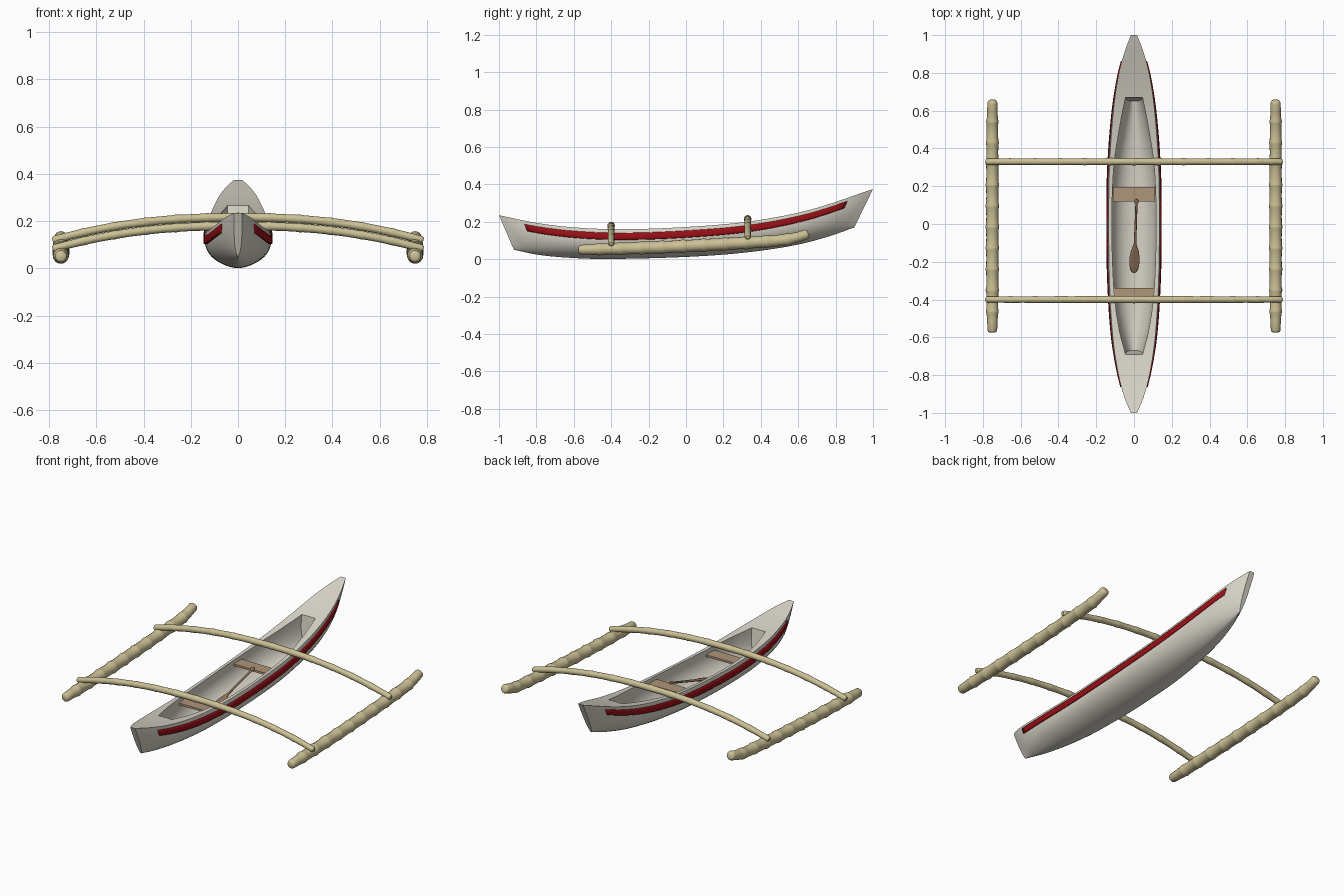
import bpy, bmesh, math
from mathutils import Vector

cube = bpy.data.objects.get("Cube")
if cube:
    bpy.data.objects.remove(cube, do_unlink=True)

parts = []


def material(name, color):
    m = bpy.data.materials.new(name)
    m.use_nodes = True
    m.diffuse_color = (*color, 1)
    bsdf = next(n for n in m.node_tree.nodes if n.type == 'BSDF_PRINCIPLED')
    bsdf.inputs["Base Color"].default_value = (*color, 1)
    return m


HULL = material("warm white paint", (0.70, 0.67, 0.59))
RED = material("dark red paint", (0.32, 0.005, 0.008))
BAMBOO = material("bamboo", (0.60, 0.53, 0.30))
PLANK = material("plank wood", (0.43, 0.30, 0.19))
PADDLE = material("paddle wood", (0.28, 0.17, 0.10))


def finish(name, bm, mat):
    bmesh.ops.remove_doubles(bm, verts=bm.verts, dist=0.0002)
    bmesh.ops.recalc_face_normals(bm, faces=bm.faces)
    me = bpy.data.meshes.new(name)
    bm.to_mesh(me)
    bm.free()
    me.materials.append(mat)
    ob = bpy.data.objects.new(name, me)
    bpy.context.collection.objects.link(ob)
    parts.append(ob)
    return ob


def grid(bm, rows, skip=lambda i, j: False, close=False):
    vs = [[bm.verts.new(p) for p in r] for r in rows]
    n = len(rows[0])
    for i in range(len(rows) - 1):
        for j in range(n if close else n - 1):
            if not skip(i, j):
                k = (j + 1) % n
                bm.faces.new((vs[i][j], vs[i][k], vs[i + 1][k], vs[i + 1][j]))
    return vs


def curve(keys):
    """Smooth interpolation through (position, value) pairs."""
    def slope(i):
        a, b = keys[max(i - 1, 0)], keys[min(i + 1, len(keys) - 1)]
        return (b[1] - a[1]) / (b[0] - a[0])

    def f(t):
        i = 0
        while i < len(keys) - 2 and t > keys[i + 1][0]:
            i += 1
        (a, p), (b, q) = keys[i], keys[i + 1]
        h = b - a
        s = (t - a) / h
        return (p * (1 + 2 * s) * (1 - s) ** 2 + q * s * s * (3 - 2 * s)
                + h * slope(i) * s * (1 - s) ** 2 - h * slope(i + 1) * s * s * (1 - s))
    return f


# Lines of the hull along its length
sheer = curve([(-1, .235), (-.8, .194), (-.6, .17), (-.35, .16), (0, .172),
               (.35, .203), (.67, .266), (1, .375)])
keel = curve([(-1, .05), (-.85, .022), (-.65, .006), (-.45, .001), (0, .012),
              (.35, .035), (.65, .075), (.85, .122), (1, .17)])
beam_width = curve([(-1, .016), (-.92, .05), (-.8, .082), (-.6, .112), (-.3, .13),
                    (0, .134), (.3, .13), (.6, .109), (.8, .08), (.92, .047), (1, .016)])
opening = curve([(-.69, .045), (-.55, .08), (-.35, .106), (0, .117),
                 (.3, .107), (.5, .078), (.67, .045)])
OPEN_A, OPEN_B = -.69, .67


def hull_point(t, v):
    """Point on the left side; v runs from gunwale to keel."""
    x = beam_width(t) * max(1 - v ** 2.2, 0) ** .6 * (1 + .35 * v)
    y = t * (1 - v * (.08 if t < 0 else .1))
    return Vector((x, y, sheer(t) + (keel(t) - sheer(t)) * v))


def well_point(t, u):
    x = opening(t) * max(1 - u ** 2.4, 0) ** .5 * (1 + .08 * u)
    depth = sheer(t) - keel(t) - .02
    return Vector((x, t * (1 - .03 * u), sheer(t) - depth * u))


def section(point, t, n=12):
    side = [point(t, math.sin(math.pi / 2 * j / n)) for j in range(n + 1)]
    return side + [Vector((-p.x, p.y, p.z)) for p in reversed(side[:-1])]


def span(a, b, n):
    return [a + (b - a) * i / n for i in range(n + 1)]


# Hull: outer shell, decks with an open well, inner shell
inside = span(OPEN_A, OPEN_B, 36)
stations = span(-1, OPEN_A, 12)[:-1] + inside + span(OPEN_B, 1, 12)[1:]
bm = bmesh.new()
shell = grid(bm, [section(hull_point, t) for t in stations])
for end in (shell[0], shell[-1]):
    bm.faces.new(end)
deck = []
for t in stations:
    w, z = beam_width(t), sheer(t)
    c = opening(t) if OPEN_A <= t <= OPEN_B else min(.045, w * .5)
    deck.append([(x, t, z) for x in (w, c, -c, -w)])
first = stations.index(inside[0])
grid(bm, deck, lambda i, j: j == 1 and first <= i < first + len(inside) - 1)
well = grid(bm, [section(well_point, t) for t in inside])
for end in (well[0], well[-1]):
    bm.faces.new(end)
finish("hull", bm, HULL)

# Painted side stripes
for name, s in (("left_stripe", 1), ("right_stripe", -1)):
    rows = []
    for t in span(-.87, .87, 48):
        depth = sheer(t) - keel(t)
        row = [hull_point(t, d / depth) for d in (.02, .032, .044, .057)]
        rows.append([(s * (p.x + .001), p.y, p.z) for p in row])
    bm = bmesh.new()
    grid(bm, rows)
    ob = finish(name, bm, RED)
    mod = ob.modifiers.new("thickness", 'SOLIDIFY')
    mod.thickness = .008
    mod.offset = 0


def tube(name, path, radii, side, mat, sides=16, flat=None):
    """Round loft along a path; flat gives a separate radius along the side axis."""
    side = Vector(side)
    rows = []
    for i, p in enumerate(path):
        tangent = (path[min(i + 1, len(path) - 1)] - path[max(i - 1, 0)]).normalized()
        n = tangent.cross(side).normalized()
        wide = flat[i] if flat else radii[i]
        rows.append([p + side * wide * math.cos(a) + n * radii[i] * math.sin(a)
                     for a in (2 * math.pi * k / sides for k in range(sides))])
    bm = bmesh.new()
    vs = grid(bm, rows, close=True)
    for end in (vs[0], vs[-1]):
        bm.faces.new(end)
    return finish(name, bm, mat)


def bamboo(name, a, b, count, where, radius, bump, side):
    """Jointed cane with a swollen ring at each node and rounded tips."""
    step = (b - a) / count
    samples = [(a, .6), (a + .004, .85), (a + .012, 1)]
    for i in range(1, count):
        m = a + step * i
        samples += [(m - step * .5, .97), (m - .014, 1), (m - .004, 1 + bump),
                    (m + .004, 1 + bump), (m + .014, 1)]
    samples += [(b - step * .5, .97), (b - .012, 1), (b - .004, .85), (b, .6)]
    tube(name, [Vector(where(s)) for s, _ in samples],
         [radius(s) * k for s, k in samples], side, BAMBOO)


# Floats, with upturned rear tips
float_z = curve([(-.575, .05), (-.3, .058), (0, .07), (.5, .1), (.6, .118), (.655, .137)])
float_r = curve([(-.575, .025), (-.45, .031), (0, .033), (.5, .031), (.655, .026)])
for name, x in (("left_float", .75), ("right_float", -.75)):
    bamboo(name, -.575, .655, 11, lambda y: (x, y, float_z(y)), float_r, .09, (1, 0, 0))

# Arched cross beams
for name, y, top in (("front_beam", -.4, .18), ("rear_beam", .33, .216)):
    bamboo(name, -.785, .785, 12,
           lambda x: (x, y, top - .088 * abs(x / .75) ** 2.3),
           lambda x: .0185 - .002 * abs(x), .07, (0, 1, 0))

# Seat planks
for name, y, z, w in (("front_seat", -.378, .128, .105), ("rear_seat", .158, .155, .112)):
    bm = bmesh.new()
    bmesh.ops.create_cube(bm, size=1)
    for v in bm.verts:
        v.co = (v.co.x * 2 * w, y + v.co.y * .076, z + v.co.z * .012)
    finish(name, bm, PLANK)

# Paddle leaning on the rear seat
handle, tip = Vector((.014, .13, .168)), Vector((0, -.26, .05))
along = [0, .02, .04, .06, .3, .6, .64, .7, .78, .86, .93, .98, 1]
thick = [.006, .009, .009, .006, .006, .007, .007, .006, .005, .004, .004, .003, .002]
wide = [.006, .011, .011, .006, .006, .007, .012, .021, .026, .027, .023, .013, .004]
tube("paddle", [handle.lerp(tip, s) for s in along], thick, (1, 0, 0), PADDLE, 12, wide)

# Smooth shading with crisp edges
bpy.ops.object.select_all(action='DESELECT')
for ob in parts:
    ob.select_set(True)
bpy.context.view_layer.objects.active = parts[0]
bpy.ops.object.shade_smooth_by_angle(angle=math.radians(35))
